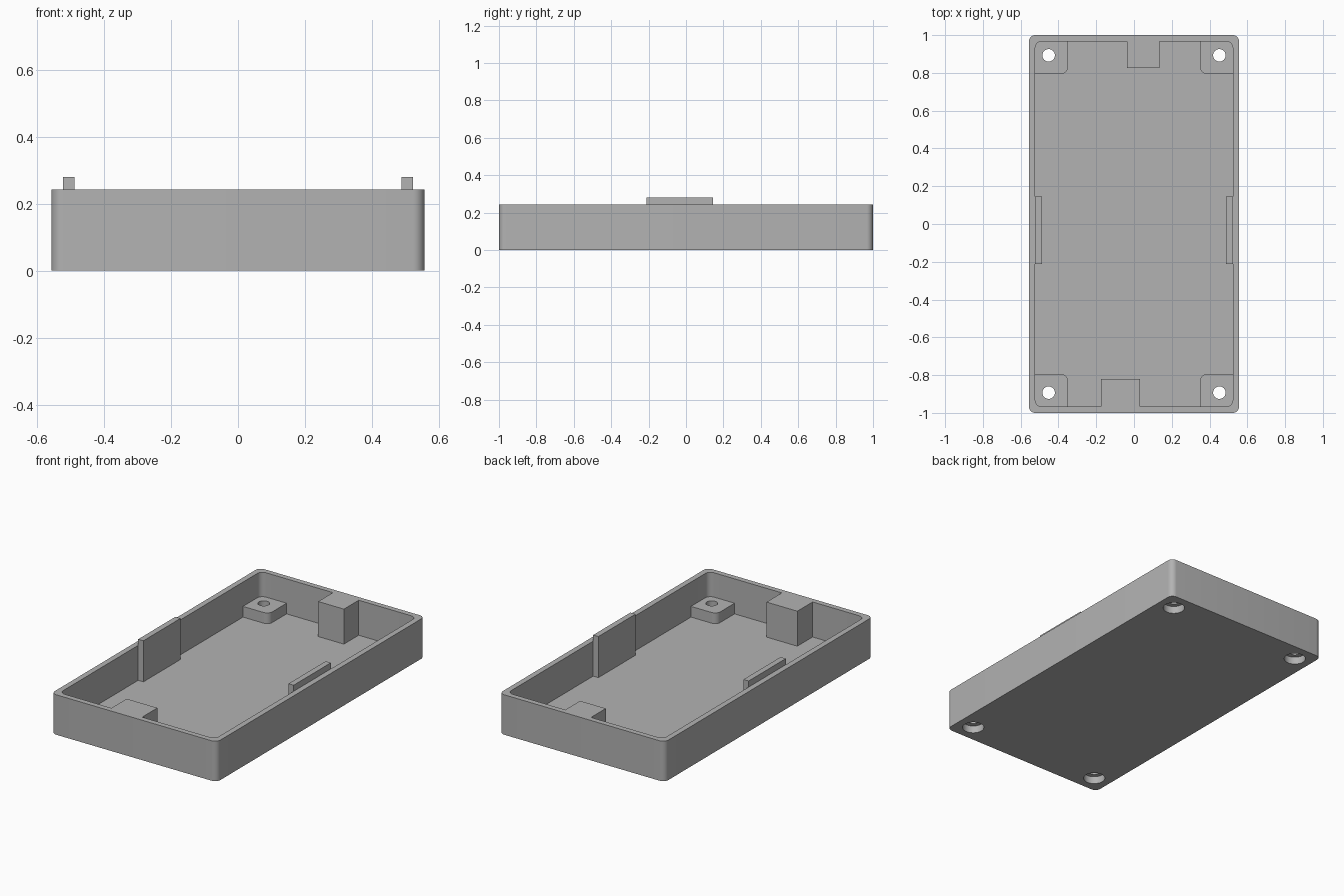
import bpy, bmesh, math

cube = bpy.data.objects.get("Cube")
if cube:
    bpy.data.objects.remove(cube, do_unlink=True)

HEIGHT, FLOOR = 0.243, 0.03
HALF_X, HALF_Y = 0.557, 1.0
IN_X, IN_Y = 0.523, 0.967
BOSS_TOP, TAB_TOP = 0.095, 0.28
CORNER = 0.035

grey = bpy.data.materials.new("plain grey")
grey.use_nodes = True
colour = (0.45, 0.45, 0.45, 1)
grey.diffuse_color = colour
grey.node_tree.nodes["Principled BSDF"].inputs["Base Color"].default_value = colour


def outline(x0, x1, y0, y1, radii):
    """Rectangle outline; radii run from the +x +y corner anticlockwise."""
    corners = [(x1, y1, -1, -1), (x0, y1, 1, -1), (x0, y0, 1, 1), (x1, y0, -1, 1)]
    points = []
    for i, ((x, y, dx, dy), r) in enumerate(zip(corners, radii)):
        if not r:
            points.append((x, y))
            continue
        for k in range(9):
            a = (i + k / 8) * math.pi / 2
            points.append((x + dx * r + r * math.cos(a), y + dy * r + r * math.sin(a)))
    return points


def prism(name, points, z0, z1):
    """Extrude an outline between two heights."""
    bm = bmesh.new()
    base = bm.faces.new([bm.verts.new((x, y, z0)) for x, y in points])
    top = bmesh.ops.extrude_face_region(bm, geom=[base])["geom"]
    bmesh.ops.translate(bm, vec=(0, 0, z1 - z0),
                        verts=[v for v in top if isinstance(v, bmesh.types.BMVert)])
    bmesh.ops.recalc_face_normals(bm, faces=bm.faces)
    mesh = bpy.data.meshes.new(name)
    bm.to_mesh(mesh)
    bm.free()
    mesh.materials.append(grey)
    obj = bpy.data.objects.new(name, mesh)
    bpy.context.collection.objects.link(obj)
    return obj


def box(name, x0, x1, y0, y1, z0, z1, radii=(0, 0, 0, 0)):
    return prism(name, outline(x0, x1, y0, y1, radii), z0, z1)


def cylinder(name, x, y, r, z0, z1):
    ring = [(x + r * math.cos(k * math.tau / 40), y + r * math.sin(k * math.tau / 40))
            for k in range(40)]
    return prism(name, ring, z0, z1)


def activate(obj):
    bpy.ops.object.select_all(action="DESELECT")
    obj.select_set(True)
    bpy.context.view_layer.objects.active = obj


def cut(obj, cutter):
    activate(obj)
    mod = obj.modifiers.new("cut", "BOOLEAN")
    mod.operation, mod.solver, mod.object = "DIFFERENCE", "EXACT", cutter
    bpy.ops.object.modifier_apply(modifier=mod.name)


# Open tray with rounded corners
tray = box("tray", -HALF_X, HALF_X, -HALF_Y, HALF_Y, 0, HEIGHT, [CORNER] * 4)
cavity = box("cavity_cutter", -IN_X, IN_X, -IN_Y, IN_Y, FLOOR, 1, [CORNER] * 4)
cut(tray, cavity)
parts, cutters = [tray], [cavity]

# Corner screw bosses, bored through and counterbored from below
for side, sx in (("left", 1), ("right", -1)):
    for end, sy in (("back", 1), ("front", -1)):
        xs = sorted((sx * 0.35, sx * (IN_X + 0.01)))
        ys = sorted((sy * 0.795, sy * (IN_Y + 0.01)))
        rounded = {(1, 1): 2, (-1, 1): 3, (-1, -1): 0, (1, -1): 1}[sx, sy]
        radii = [CORNER if i == rounded else 0 for i in range(4)]
        boss = box(f"{end}_{side}_boss", *xs, *ys, FLOOR - 0.01, BOSS_TOP, radii)
        hole = cylinder("hole_cutter", sx * 0.452, sy * 0.893, 0.033, -0.1, 0.2)
        bore = cylinder("counterbore_cutter", sx * 0.452, sy * 0.893, 0.061, -0.1, 0.045)
        for obj in (tray, boss):
            cut(obj, bore)
            cut(obj, hole)
        parts.append(boss)
        cutters += [hole, bore]

    # Upright tab standing against each long wall
    tab_x = sorted((sx * 0.488, sx * IN_X))
    parts.append(box(f"{side}_tab", *tab_x, -0.212, 0.145, FLOOR, TAB_TOP))

# Blocks on the end walls, flush with the rim
parts.append(box("back_block", -0.038, 0.135, 0.825, IN_Y, FLOOR, HEIGHT))
parts.append(box("front_block", -0.175, 0.032, -IN_Y, -0.82, FLOOR, HEIGHT))

for cutter in cutters:
    bpy.data.objects.remove(cutter, do_unlink=True)
for obj in parts:
    activate(obj)
    bpy.ops.object.shade_smooth_by_angle(angle=math.radians(30))
